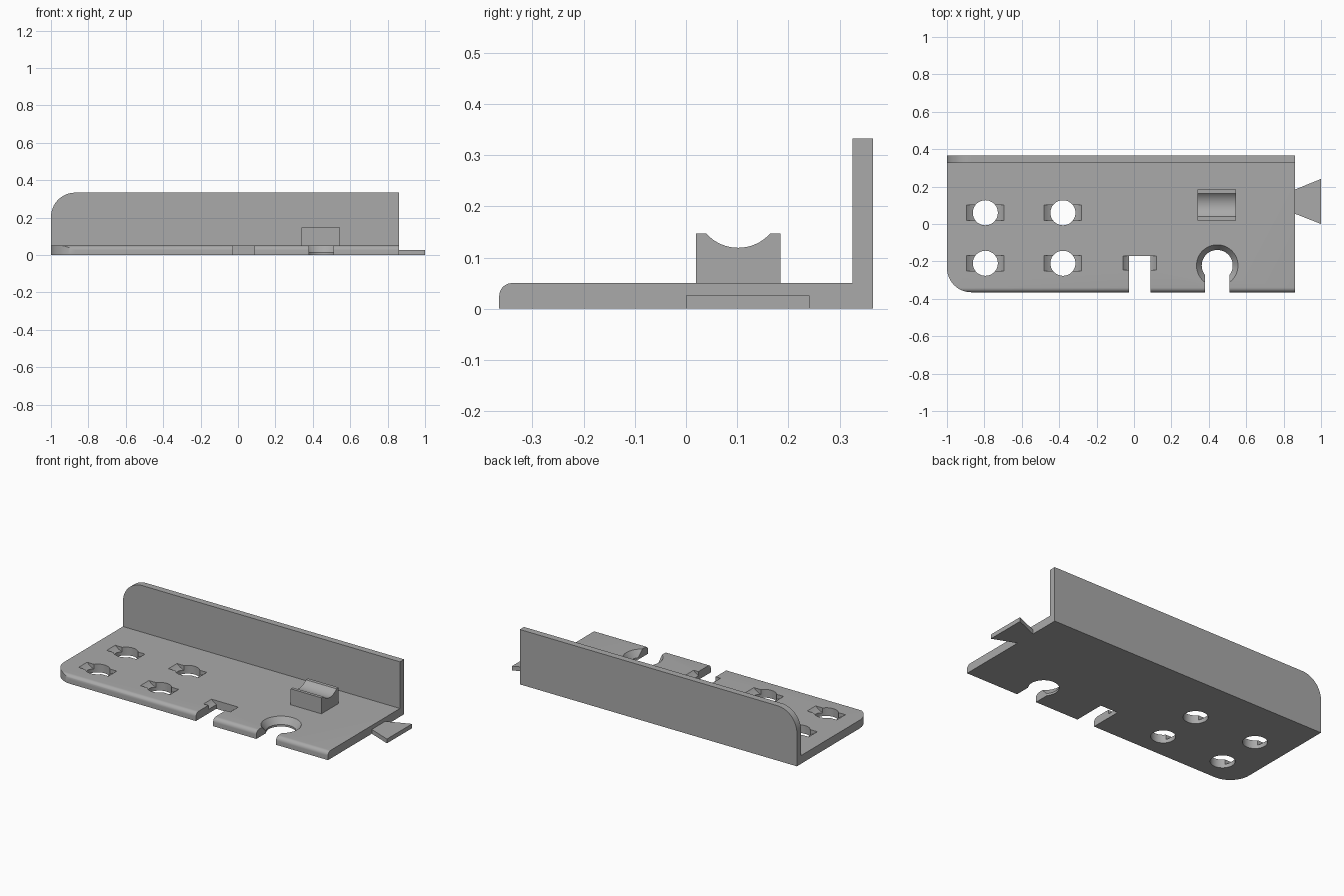
import bpy, bmesh, math
from mathutils import Vector

if "Cube" in bpy.data.objects:
    bpy.data.objects.remove(bpy.data.objects["Cube"])

grey = bpy.data.materials.new("plain_grey")
grey.use_nodes = True
grey.diffuse_color = (0.4, 0.4, 0.4, 1)
grey.node_tree.nodes["Principled BSDF"].inputs["Base Color"].default_value = (0.4, 0.4, 0.4, 1)

LEFT, RIGHT, FRONT, BACK = -1.0, 0.86, -0.365, 0.365
THICK, HEIGHT, CORNER = 0.05, 0.333, 0.13
UP, OUT = (0, 0, 1), 0.05


def arc(cu, cv, r, start, end, steps=16):
    """Points along an arc, angles in degrees."""
    angles = [math.radians(start + (end - start) * i / steps) for i in range(steps + 1)]
    return [(cu + r * math.cos(a), cv + r * math.sin(a)) for a in angles]


def finish(name, bm):
    bmesh.ops.recalc_face_normals(bm, faces=bm.faces)
    mesh = bpy.data.meshes.new(name)
    bm.to_mesh(mesh)
    bm.free()
    mesh.materials.append(grey)
    obj = bpy.data.objects.new(name, mesh)
    bpy.context.collection.objects.link(obj)
    return obj


def prism(name, outline, axis, low, high):
    """Extrude a 2D outline along x (y, z points), y (x, z) or z (x, y)."""
    place = {"x": lambda u, v, w: (w, u, v),
             "y": lambda u, v, w: (u, w, v),
             "z": lambda u, v, w: (u, v, w)}[axis]
    bm = bmesh.new()
    face = bm.faces.new([bm.verts.new(place(u, v, low)) for u, v in outline])
    side = bmesh.ops.extrude_face_region(bm, geom=[face])["geom"]
    verts = [g for g in side if isinstance(g, bmesh.types.BMVert)]
    bmesh.ops.translate(bm, verts=verts, vec=Vector(place(0, 0, high - low)))
    return finish(name, bm)


def box(name, x0, x1, y0, y1, z0, z1):
    return prism(name, [(x0, y0), (x1, y0), (x1, y1), (x0, y1)], "z", z0, z1)


def cone(name, x, y, z0, z1, r0, r1):
    bm = bmesh.new()
    bmesh.ops.create_cone(bm, cap_ends=True, segments=48, radius1=r0, radius2=r1, depth=z1 - z0)
    bmesh.ops.translate(bm, verts=bm.verts, vec=(x, y, (z0 + z1) / 2))
    return finish(name, bm)


def cut(target, cutter, operation="DIFFERENCE"):
    mod = target.modifiers.new(cutter.name, "BOOLEAN")
    mod.operation, mod.solver, mod.object = operation, "EXACT", cutter
    cutter.hide_render = True
    bpy.context.view_layer.objects.active = target
    bpy.ops.object.modifier_apply(modifier=mod.name)
    bpy.data.objects.remove(cutter)


def pocket(x, y0, y1, half, depth):
    """Scooped recess with a curved floor running along y."""
    r = (half ** 2 + depth ** 2) / (2 * depth)
    spread = math.degrees(math.asin(half / r))
    floor = arc(x, THICK - depth + r, r, 270 - spread, 270 + spread)
    return prism("pocket_cutter", floor + [(x + half, THICK + OUT), (x - half, THICK + OUT)], "y", y0, y1)


# Angle bracket: L section with a rounded front lip
lip = 0.025
section = [(FRONT, 0), (BACK, 0), (BACK, HEIGHT), (0.325, HEIGHT), (0.325, THICK)]
section += arc(FRONT + lip, THICK - lip, lip, 90, 180, 8)
bracket = prism("angle_bracket", section, "x", LEFT, RIGHT)

# Rounded corners on the base and on the upright
square = [(-CORNER, -CORNER), (CORNER, -CORNER)]
round_base = arc(LEFT + CORNER, FRONT + CORNER, CORNER, 180, 270)
cut(bracket, prism("corner_cutter", round_base + [(LEFT + CORNER, FRONT - OUT), (LEFT - OUT, FRONT - OUT),
                                                  (LEFT - OUT, FRONT + CORNER)], "z", -OUT, THICK + OUT))
round_wall = arc(LEFT + CORNER, HEIGHT - CORNER, CORNER, 180, 90)
cut(bracket, prism("corner_cutter", round_wall + [(LEFT + CORNER, HEIGHT + OUT), (LEFT - OUT, HEIGHT + OUT),
                                                  (LEFT - OUT, HEIGHT - CORNER)], "y", 0.3, BACK + OUT))

# Four round holes with side pockets
for x in (-0.795, -0.38):
    for y in (-0.21, 0.06):
        cut(bracket, pocket(x, y - 0.041, y + 0.041, 0.1, 0.04))
        cut(bracket, cone("hole_cutter", x, y, -OUT, THICK + OUT, 0.067, 0.067))

# Open notch with a pocket at its inner end
cut(bracket, pocket(0.031, -0.246, -0.17, 0.09, 0.04))
cut(bracket, box("notch_cutter", -0.027, 0.089, FRONT - OUT, -0.17, -OUT, THICK + OUT))

# Countersunk keyhole, open to the front
cut(bracket, cone("keyhole_cutter", 0.445, -0.222, -OUT, THICK + OUT, 0.083, 0.083))
cut(bracket, cone("countersink_cutter", 0.445, -0.222, 0.012, THICK + 0.004, 0.083, 0.114))
cut(bracket, box("slot_cutter", 0.379, 0.511, FRONT - OUT, -0.222, -OUT, THICK + OUT))

# Saddle block with a hollow top
top = 0.147
spread = math.degrees(math.atan2(0.062, 0.056))
hollow = arc(0.102, 0.203, 0.084, 270 + spread, 270 - spread)
saddle = prism("saddle_block", [(0.02, THICK - 0.01), (0.185, THICK - 0.01), (0.185, top)] + hollow
               + [(0.02, top)], "x", 0.34, 0.546)

# Dovetail tab on the end
tab = prism("dovetail_tab", [(RIGHT - 0.01, 0.055), (RIGHT, 0.055), (1, 0), (1, 0.241),
                             (RIGHT, 0.184), (RIGHT - 0.01, 0.184)], "z", 0, 0.026)

# Smooth curves, crisp edges
bpy.ops.object.select_all(action="DESELECT")
for obj in (bracket, saddle, tab):
    obj.select_set(True)
bpy.context.view_layer.objects.active = bracket
bpy.ops.object.shade_smooth_by_angle(angle=math.radians(30))
